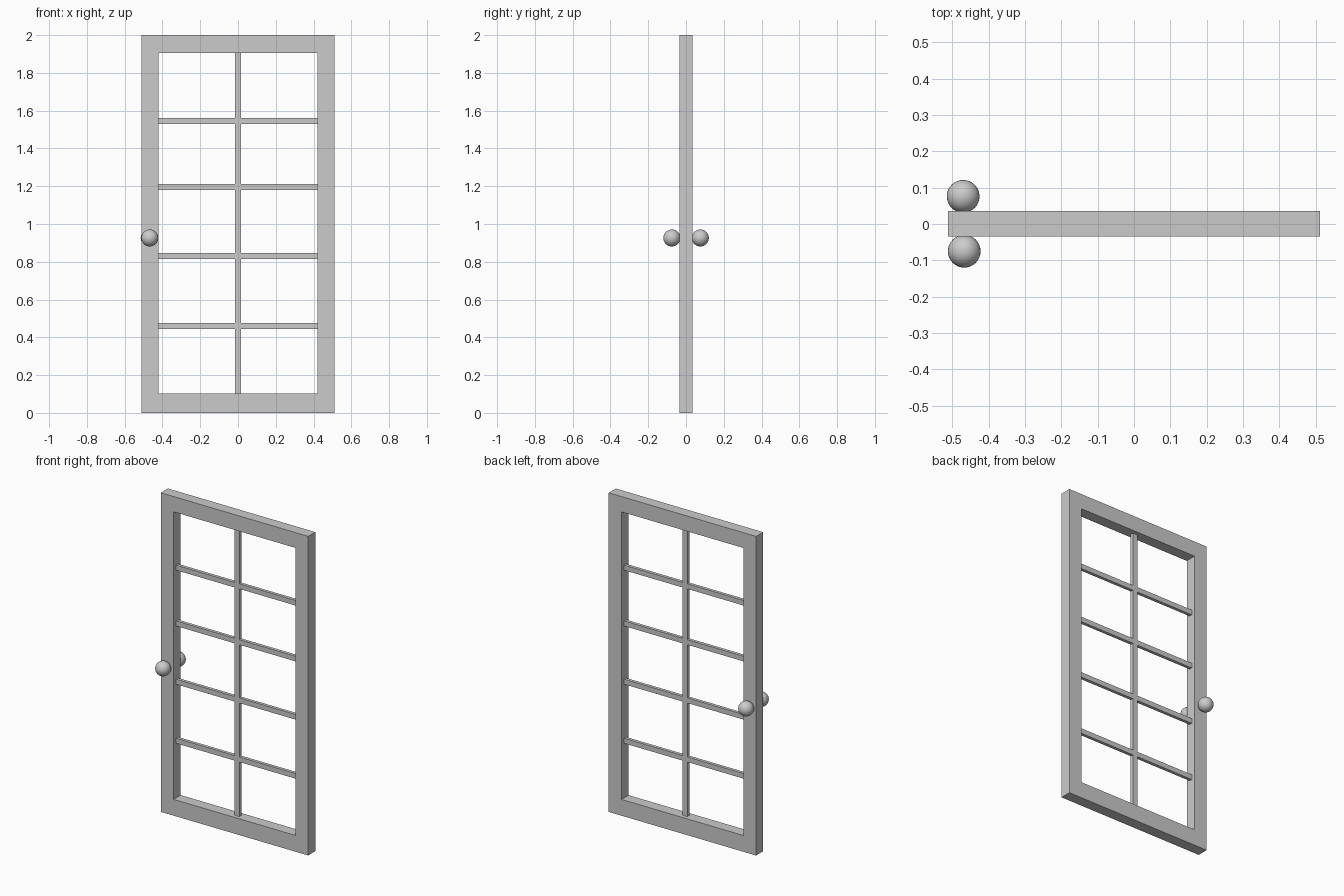
import bpy, bmesh

if "Cube" in bpy.data.objects:
    bpy.data.objects.remove(bpy.data.objects["Cube"])

def obj_from_bmesh(name, bm):
    bmesh.ops.recalc_face_normals(bm, faces=bm.faces)
    me = bpy.data.meshes.new(name)
    bm.to_mesh(me)
    bm.free()
    ob = bpy.data.objects.new(name, me)
    bpy.context.collection.objects.link(ob)
    return ob

def box(name, x0, x1, y0, y1, z0, z1):
    bm = bmesh.new()
    bmesh.ops.create_cube(bm, size=1)
    bmesh.ops.scale(bm, vec=(x1 - x0, y1 - y0, z1 - z0), verts=bm.verts)
    bmesh.ops.translate(bm, vec=((x0 + x1) / 2, (y0 + y1) / 2, (z0 + z1) / 2), verts=bm.verts)
    return obj_from_bmesh(name, bm)

IN_X, IN_Z0, IN_Z1 = 0.422, 0.102, 1.904

# Door frame: rectangular ring with mitred corners, extruded through its depth
def ring(bm, x, z0, z1, y):
    return [bm.verts.new((px, y, pz)) for px, pz in ((-x, z0), (x, z0), (x, z1), (-x, z1))]

bm = bmesh.new()
loops = [ring(bm, 0.511, 0, 2, -0.0345), ring(bm, IN_X, IN_Z0, IN_Z1, -0.0345),
         ring(bm, IN_X, IN_Z0, IN_Z1, 0.0355), ring(bm, 0.511, 0, 2, 0.0355)]
for a, b in zip(loops, loops[1:] + loops[:1]):
    for i in range(4):
        j = (i + 1) % 4
        bm.faces.new((a[i], a[j], b[j], b[i]))
obj_from_bmesh("door_frame", bm)

# Glazing bars: one upright, four rows of cross bars on each side
W, D = 0.016, 0.010
box("upright_bar", -W, W, -D, D, IN_Z0, IN_Z1)
for row, z in enumerate((0.460, 0.830, 1.195, 1.545)):
    for side, x0, x1 in (("left", -IN_X, -W), ("right", W, IN_X)):
        box(f"cross_bar_{side}_{row + 1}", x0, x1, -D, D, z - W, z + W)

# Round knobs on both faces
for name, x, y in (("front_knob", -0.467, -0.075), ("back_knob", -0.470, 0.076)):
    bpy.ops.mesh.primitive_uv_sphere_add(segments=32, ring_count=16, radius=0.045,
                                         location=(x, y, 0.926))
    bpy.context.object.name = name
    bpy.ops.object.shade_smooth()
